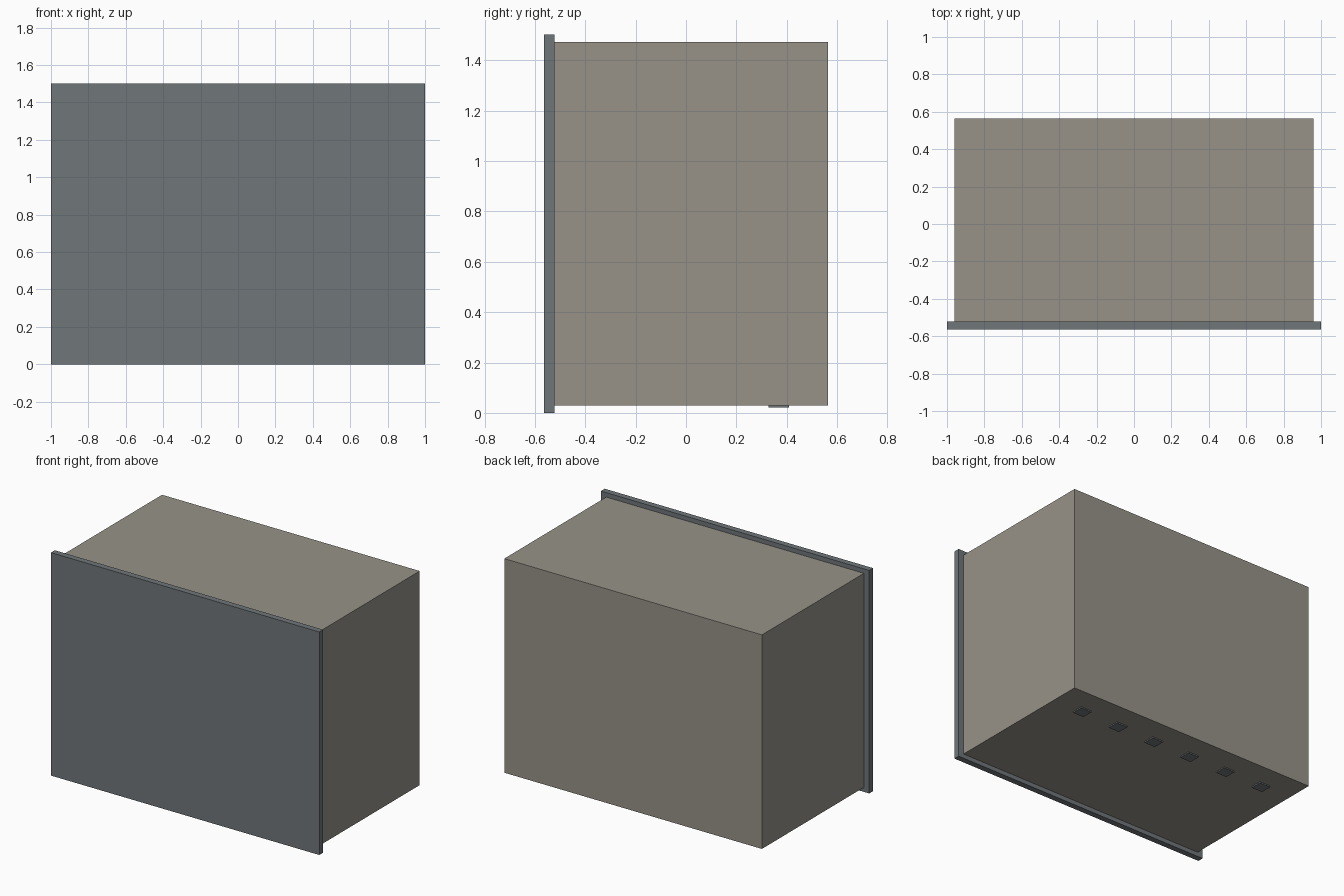
import bpy
from mathutils import Matrix, Vector
import bmesh

cube = bpy.data.objects.get("Cube")
if cube:
    bpy.data.objects.remove(cube, do_unlink=True)


def material(name, rgb):
    mat = bpy.data.materials.new(name)
    mat.use_nodes = True
    colour = (*rgb, 1.0)
    mat.diffuse_color = colour
    mat.node_tree.nodes["Principled BSDF"].inputs["Base Color"].default_value = colour
    return mat


def box(name, low, high, mat):
    """Flat-faced box between two opposite corners."""
    low, high = Vector(low), Vector(high)
    bm = bmesh.new()
    bmesh.ops.create_cube(bm, size=1.0, matrix=Matrix.Diagonal((*(high - low), 1.0)))
    mesh = bpy.data.meshes.new(name)
    bm.to_mesh(mesh)
    bm.free()
    mesh.materials.append(mat)
    obj = bpy.data.objects.new(name, mesh)
    obj.location = (low + high) / 2
    bpy.context.collection.objects.link(obj)
    return obj


taupe = material("warm taupe", (0.31, 0.29, 0.25))
slate = material("slate grey", (0.16, 0.18, 0.19))

# Main cabinet and the slightly larger front panel
FRONT, JOINT, BACK = -0.563, -0.522, 0.563
BASE, HEIGHT = 0.03, 1.502
box("cabinet_body", (-0.96, JOINT, BASE), (0.96, BACK, HEIGHT - BASE), taupe)
box("front_panel", (-1, FRONT, 0), (1, JOINT, HEIGHT), slate)

# Row of thin pads under the rear of the cabinet
PADS, SPACING, HALF = 6, 0.293, 0.042
for i in range(PADS):
    x = (i - (PADS - 1) / 2) * SPACING
    box(f"foot_pad_{i + 1}", (x - HALF, 0.328, BASE - 0.008),
        (x + HALF, 0.408, BASE), slate)
